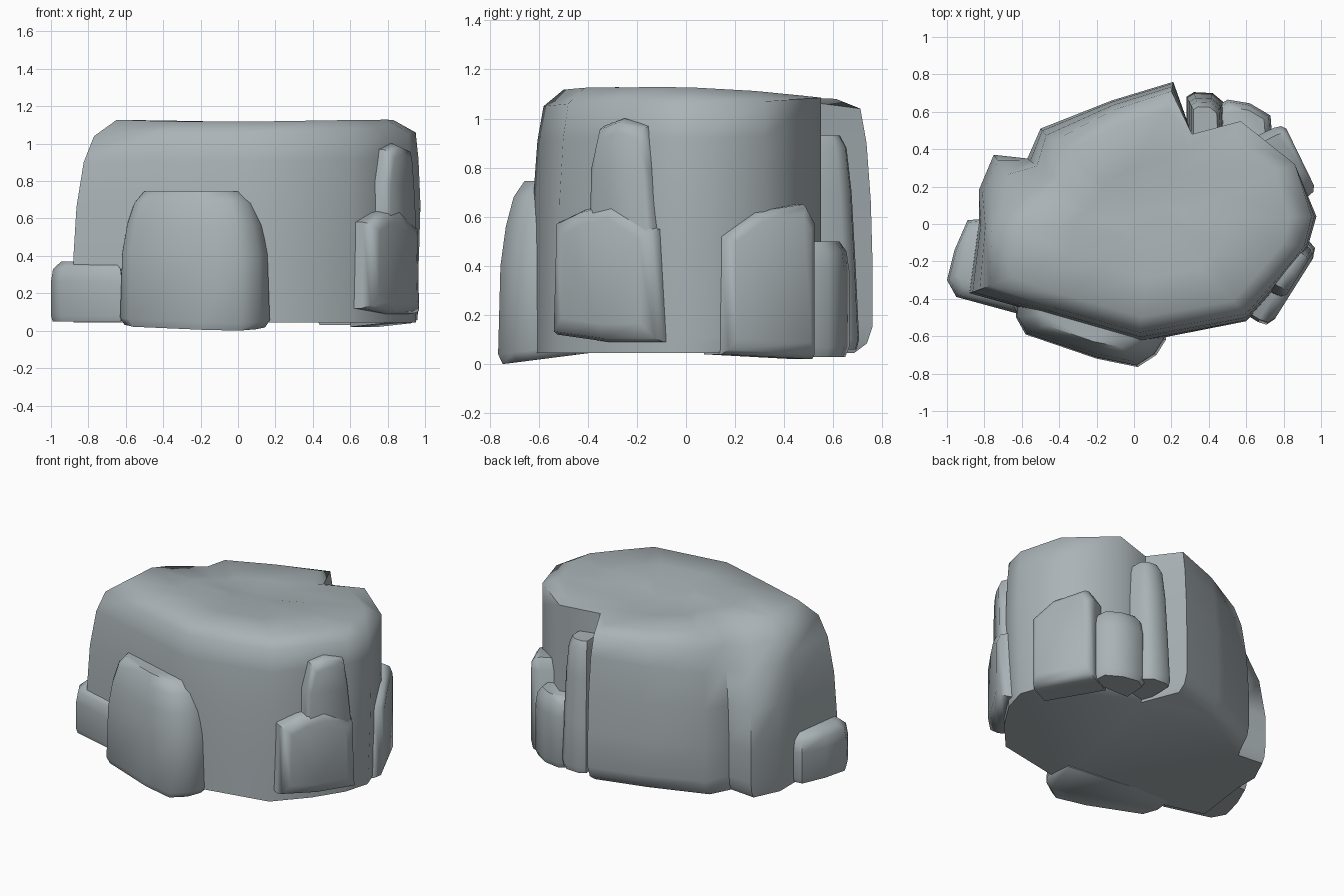
import bpy, bmesh, math
from mathutils import Vector

if "Cube" in bpy.data.objects:
    bpy.data.objects.remove(bpy.data.objects["Cube"])

stone = bpy.data.materials.new("blue_grey_stone")
stone.diffuse_color = (0.40, 0.45, 0.47, 1)
stone.use_nodes = True
stone.node_tree.nodes["Principled BSDF"].inputs["Base Color"].default_value = stone.diffuse_color


def build(name, rings, angle=48):
    """Skin a stack of equal-length point rings and close both ends."""
    bm = bmesh.new()
    rows = [[bm.verts.new(p) for p in r] for r in rings]
    n = len(rows[0])
    for a, b in zip(rows, rows[1:]):
        for i in range(n):
            j = (i + 1) % n
            bm.faces.new((a[i], a[j], b[j], b[i]))
    bm.faces.new(rows[0])
    bm.faces.new(rows[-1])
    bmesh.ops.recalc_face_normals(bm, faces=bm.faces[:])
    me = bpy.data.meshes.new(name)
    bm.to_mesh(me)
    bm.free()
    me.materials.append(stone)
    ob = bpy.data.objects.new(name, me)
    bpy.context.collection.objects.link(ob)
    bpy.ops.object.select_all(action='DESELECT')
    ob.select_set(True)
    bpy.context.view_layer.objects.active = ob
    bpy.ops.object.shade_smooth_by_angle(angle=math.radians(angle))
    return ob


def lump(name, plan, pivot, levels, angle=55, tilt=0):
    """Rock piece: plan outline scaled about a pivot at each height; tilt raises the foot inward."""
    px, py = pivot
    low, top = levels[0][0], levels[-1][0]
    ymin = min(y for x, y in plan)
    build(name, [[(px + (x - px) * s, py + (y - py) * s,
                   z + tilt * (y - ymin) * (top - z) / (top - low)) for x, y in plan]
                 for z, s in levels], angle)


def slab(name, p0, p1, profile, depth, rim=0.06, shrink=.82):
    """Upright slab: (u, z) profile on the line p0-p1, rounded on its outer face."""
    a, b = Vector((*p0, 0)), Vector((*p1, 0))
    d = b - a
    out = Vector((d.y, -d.x, 0)).normalized()
    cu = sum(u for u, z in profile) / len(profile)
    cz = sum(z for u, z in profile) / len(profile)
    rings = []
    for off, s in ((-depth, 1.0), (-rim, 1.0), (-rim * 0.3, 0.95), (0, shrink)):
        rings.append([a + d * (cu + (u - cu) * s) + out * off
                      + Vector((0, 0, cz + (z - cz) * s)) for u, z in profile])
    build(name, rings, 55)


# main boulder: foot outline (x, y), shoulder outline (x, y, z)
foot = [(-.88, -.37), (-.45, -.49), (.04, -.63), (.6, -.52), (.78, -.32), (.93, -.13),
        (.98, .04), (.86, .32), (.57, .55), (.31, .48), (.21, .76),
        (-.12, .66), (-.5, .51), (-.57, .35), (-.75, .37), (-.83, .18), (-.83, .0)]
shoulder = [(-.77, -.33, 1.04), (-.42, -.45, 1.05), (.03, -.58, 1.05), (.6, -.48, 1.06),
            (.77, -.29, 1.07), (.91, -.12, 1.06), (.95, .04, 1.06), (.86, .32, 1.07),
            (.57, .55, 1.085), (.31, .48, 1.07), (.20, .71, 1.04),
            (-.11, .61, 1.02), (-.44, .44, 1.0), (-.47, .27, .98), (-.6, .16, .98),
            (-.7, .07, 1.0), (-.76, -.02, 1.03)]
rings = []
for h, t, inset in ((0, 0, .1), (.04, 0, .03), (.11, 0, 0), (.35, 0, 0),
                    (.62, .15, 0), (.86, .5, 0), (1, 1, 0)):
    ring = []
    for f, s in zip(foot, shoulder):
        # the underside curls in at the back, and the right side narrows low down
        k = 1 - inset * max(0, min(1, (f[1] + .1) / .6))
        kx = 1 - (.03 * max(0, 1 - h / .6) if f[0] > .9 else 0)
        ring.append(((f[0] + (s[0] - f[0]) * t) * kx, (f[1] + (s[1] - f[1]) * t) * k,
                     .045 + (s[2] - .045) * h))
    rings.append(ring)
for k, z in ((.86, 1.1), (.5, 1.095), (.2, 1.09)):
    rings.append([(.1 + (x - .1) * k, y * k, z + .03 * x * x - .03 * y)
                  for x, y, _ in shoulder])
build("main_boulder", rings, 62)

# broad slab leaning on the front
lump("front_slab",
     [(-.63, -.36), (-.63, -.5), (-.58, -.59), (-.2, -.72), (.02, -.765),
      (.12, -.7), (.17, -.62), (.17, -.45)], (-.25, -.45),
     [(0, .94), (.04, 1), (.4, .97), (.56, .9), (.68, .8), (.745, .66)], 60, .12)

# right front: wide low block with a taller column rising out of it
slab("right_front_block", (.72, -.56), (.985, -.14),
     [(0, .12), (.5, .09), (1.03, .09), (1.0, .55), (.6, .66), (.28, .63), (.03, .58)],
     .2, .07, .75)
slab("right_front_column", (.71, -.55), (.965, -.14),
     [(.33, .2), (1.0, .2), (1.0, .55), (.95, .8), (.9, .97), (.65, 1.0),
      (.45, .97), (.36, .8)], .2)

# block on the right
slab("right_block", (.98, .17), (.80, .54),
     [(0, .04), (1, .02), (1.0, .58), (.9, .65), (.35, .62), (0, .52)], .22)

# low block and tall column at the back right
lump("back_low_block",
     [(.42, .45), (.43, .62), (.5, .665), (.62, .645), (.73, .58), (.74, .45)],
     (.59, .5), [(.03, .9), (.07, 1), (.38, 1), (.46, .93), (.5, .75)])
lump("back_column",
     [(.28, .42), (.28, .68), (.32, .705), (.42, .7), (.48, .65), (.49, .45)],
     (.38, .5), [(.06, .95), (.1, 1), (.4, .93), (.7, .85), (.88, .75), (.93, .62)])

# small block at the left foot
lump("left_foot_block",
     [(-.78, .03), (-.89, .02), (-.96, -.14), (-1, -.3), (-.95, -.39),
      (-.62, -.48), (-.6, -.1)], (-.78, -.2),
     [(.05, .96), (.08, 1), (.26, 1), (.33, .95), (.37, .75)])
